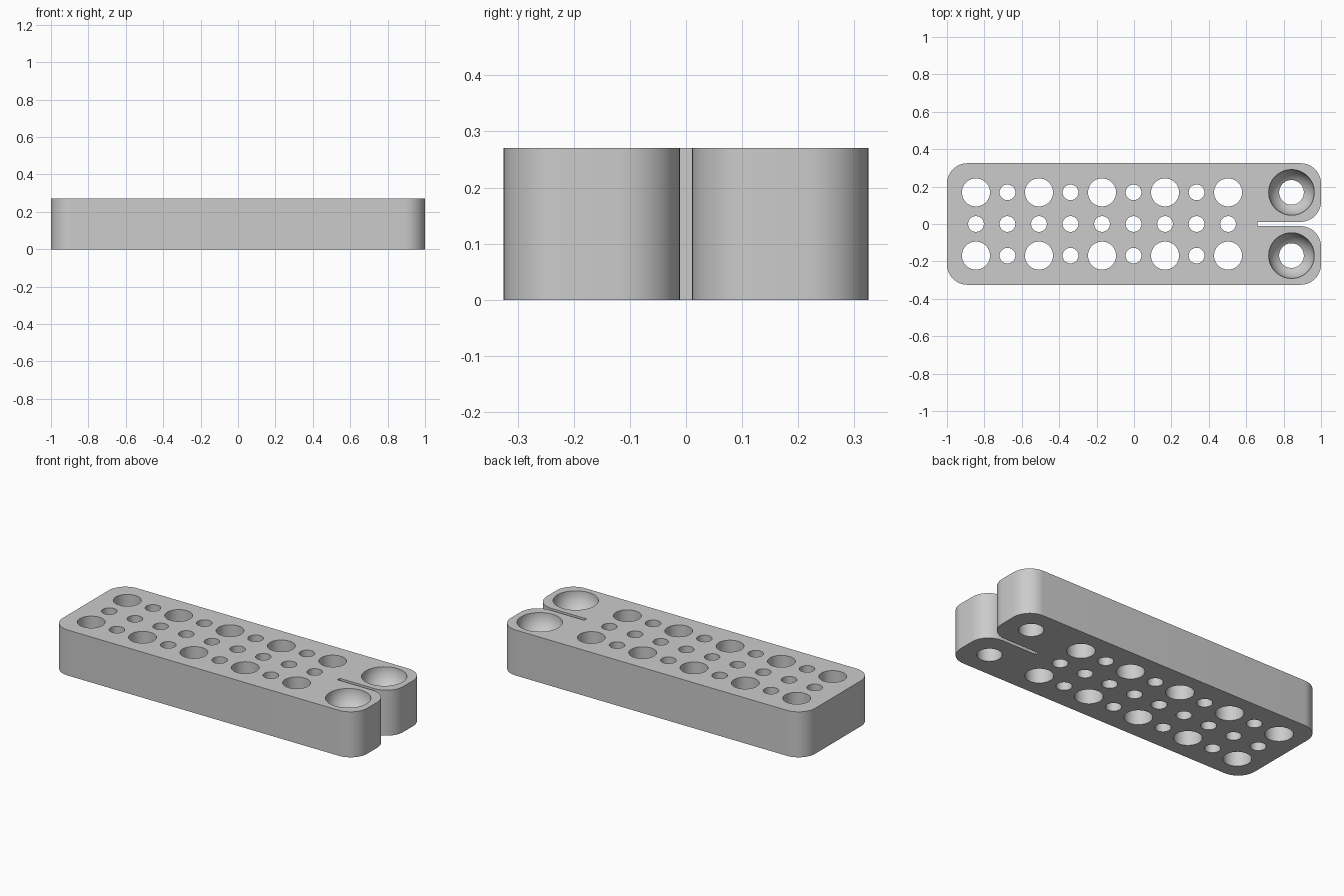
import bpy
import bmesh
from math import cos, sin, pi, radians, asin

cube = bpy.data.objects.get("Cube")
if cube:
    bpy.data.objects.remove(cube, do_unlink=True)

HEIGHT, HALF_WIDTH, CORNER, SLOT = 0.27, 0.325, 0.11, 0.011
PITCH, ROW = 0.1685, 0.169

grey = bpy.data.materials.new("light grey")
grey.use_nodes = True
colour = (0.6, 0.6, 0.6, 1)
grey.diffuse_color = colour
grey.node_tree.nodes["Principled BSDF"].inputs["Base Color"].default_value = colour


def make_object(name, bm):
    bmesh.ops.recalc_face_normals(bm, faces=bm.faces)
    mesh = bpy.data.meshes.new(name)
    bm.to_mesh(mesh)
    bm.free()
    mesh.materials.append(grey)
    obj = bpy.data.objects.new(name, mesh)
    bpy.context.collection.objects.link(obj)
    return obj


def round_corner(x, y, start, steps=12):
    """Quarter arc that rounds the outer corner at x, y."""
    cx = x - CORNER if x > 0 else x + CORNER
    mid = radians(start + 45)
    cy = y - CORNER if sin(mid) > 0 else y + CORNER
    angles = [radians(start + 90 * i / steps) for i in range(steps + 1)]
    return [(cx + CORNER * cos(a), cy + CORNER * sin(a)) for a in angles]


def lathe(bm, x, y, profile, sides):
    """Closed solid of revolution from (radius, z) pairs."""
    rings = [[bm.verts.new((x + r * cos(2 * pi * i / sides), y + r * sin(2 * pi * i / sides), z))
              for i in range(sides)] for r, z in profile]
    for low, high in zip(rings, rings[1:]):
        for i in range(sides):
            j = (i + 1) % sides
            bm.faces.new((low[i], low[j], high[j], high[i]))
    bm.faces.new(rings[0][::-1])
    bm.faces.new(rings[-1])


# Rounded plate, split at one end by a narrow slot
outline = round_corner(-1, -HALF_WIDTH, 180) + round_corner(1, -HALF_WIDTH, 270)
outline += round_corner(1, -SLOT, 0) + [(0.66, -SLOT), (0.66, SLOT)]
outline += round_corner(1, SLOT, 270) + round_corner(1, HALF_WIDTH, 0)
outline += round_corner(-1, HALF_WIDTH, 90)
bm = bmesh.new()
base = bm.faces.new([bm.verts.new((x, y, 0)) for x, y in outline])
top = bmesh.ops.extrude_face_region(bm, geom=[base])["geom"]
bmesh.ops.translate(bm, vec=(0, 0, HEIGHT), verts=[v for v in top if isinstance(v, bmesh.types.BMVert)])
plate = make_object("perforated_plate", bm)

# Through holes: large and small alternate in the outer rows
bm = bmesh.new()
for column in range(9):
    x = -0.845 + column * PITCH
    for row in (-1, 0, 1):
        radius = 0.075 if row and column % 2 == 0 else 0.042
        lathe(bm, x, row * ROW, [(radius, -0.05), (radius, HEIGHT + 0.05)], 40)

# Screw holes with round bowl seats
BORE, BOWL = 0.066, 0.122
first = asin(BORE / BOWL)
bowl = [(BOWL * sin(a), HEIGHT - BOWL * cos(a))
        for a in (first + (pi / 2 - first) * i / 10 for i in range(11))]
profile = [(BORE, -0.05)] + bowl + [(BOWL, HEIGHT + 0.05)]
for side in (-1, 1):
    lathe(bm, 0.842, side * ROW, profile, 48)
cutter = make_object("hole_cutter", bm)
cutter.hide_render = True

# Cut the holes, then shade the curved walls smooth
cut = plate.modifiers.new("holes", "BOOLEAN")
cut.operation = "DIFFERENCE"
cut.solver = "EXACT"
cut.object = cutter
bpy.ops.object.select_all(action="DESELECT")
plate.select_set(True)
bpy.context.view_layer.objects.active = plate
bpy.ops.object.modifier_apply(modifier=cut.name)
bpy.data.objects.remove(cutter, do_unlink=True)
bpy.ops.object.shade_smooth_by_angle(angle=radians(30))
